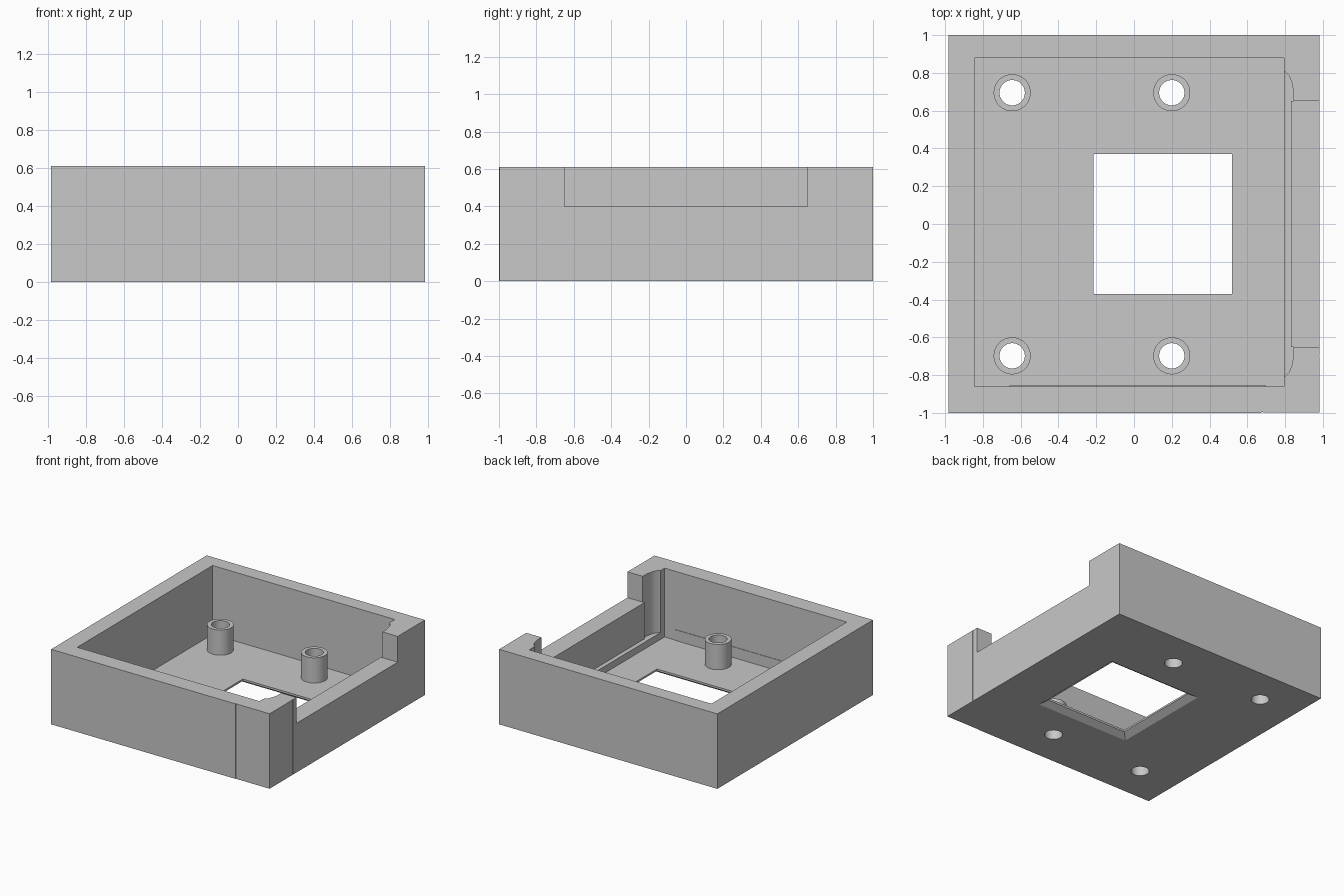
import bpy, bmesh
from math import radians, sqrt
from mathutils import Matrix

cube = bpy.data.objects.get("Cube")
if cube:
    bpy.data.objects.remove(cube, do_unlink=True)

grey = bpy.data.materials.new("plain grey")
grey.use_nodes = True
grey.diffuse_color = (0.58, 0.58, 0.58, 1)
grey.node_tree.nodes["Principled BSDF"].inputs["Base Color"].default_value = grey.diffuse_color

WALL_TOP, FLOOR_TOP, LEDGE_TOP, POST_TOP = 0.61, 0.05, 0.105, 0.255
POSTS = [(x, y) for x in (-0.645, 0.2) for y in (-0.698, 0.695)]


def make_object(name, bm):
    bmesh.ops.recalc_face_normals(bm, faces=bm.faces)
    mesh = bpy.data.meshes.new(name)
    bm.to_mesh(mesh)
    bm.free()
    mesh.materials.append(grey)
    obj = bpy.data.objects.new(name, mesh)
    bpy.context.collection.objects.link(obj)
    return obj


def prism(name, outline, z0, z1):
    bm = bmesh.new()
    face = bm.faces.new([bm.verts.new((x, y, z0)) for x, y in outline])
    top = bmesh.ops.extrude_face_region(bm, geom=[face])["geom"]
    verts = [v for v in top if isinstance(v, bmesh.types.BMVert)]
    bmesh.ops.translate(bm, verts=verts, vec=(0, 0, z1 - z0))
    return make_object(name, bm)


def block(name, x0, x1, y0, y1, z0, z1):
    return prism(name, [(x0, y0), (x1, y0), (x1, y1), (x0, y1)], z0, z1)


def cone(name, x, y, r0, r1, z0, z1, sides=48):
    # Turned half a side, so that four sides give a square along the axes
    bm = bmesh.new()
    place = Matrix.Translation((x, y, (z0 + z1) / 2)) @ Matrix.Rotation(radians(180 / sides), 4, 'Z')
    bmesh.ops.create_cone(bm, cap_ends=True, segments=sides, radius1=r0, radius2=r1,
                          depth=z1 - z0, matrix=place)
    return make_object(name, bm)


def cut(obj, cutters):
    for cutter in cutters:
        cutter.hide_render = True
        mod = obj.modifiers.new("cut", 'BOOLEAN')
        mod.operation, mod.solver, mod.object = 'DIFFERENCE', 'EXACT', cutter
    graph = bpy.context.evaluated_depsgraph_get()
    result = bpy.data.meshes.new_from_object(obj.evaluated_get(graph))
    obj.modifiers.clear()
    obj.data = result
    for cutter in cutters:
        bpy.data.objects.remove(cutter, do_unlink=True)


def smooth(obj):
    bpy.ops.object.select_all(action='DESELECT')
    obj.select_set(True)
    bpy.context.view_layer.objects.active = obj
    bpy.ops.object.shade_smooth_by_angle(angle=radians(30))


# Open tray with a cavity, a floor window and a low notch in the side wall
tray = block("tray", -0.982, 0.982, -1, 1, 0, WALL_TOP)
cutters = [
    block("cavity", -0.845, 0.795, -0.86, 0.88, FLOOR_TOP, 1),
    block("window", -0.215, 0.52, -0.37, 0.37, -0.5, 0.5),
    cone("window_chamfer", 0.1525, 0, 0.472 * sqrt(2), 0.368 * sqrt(2), -0.035, 0.035, 4),
    block("wall_recess", 0.7, 0.83, -0.68, 0.68, LEDGE_TOP, 1),
    block("notch", 0.75, 1.2, -0.65, 0.65, 0.4, 1),
    block("corner_step", 0.68, 1.2, -1.2, -0.997, -0.5, 1),
    block("front_seam", 0.676, 0.682, -1.2, -0.994, -0.5, 1),
    block("side_seam", 0.979, 1.2, -0.702, -0.698, -0.5, 1),
]
# Curved pockets at both ends of the notch
pocket = [(0.7, 0.65), (0.845, 0.65), (0.845, 0.7), (0.835, 0.75), (0.82, 0.785), (0.795, 0.81), (0.7, 0.81)]
for side in (-1, 1):
    cutters.append(prism("pocket", [(x, y * side) for x, y in pocket], LEDGE_TOP, 1))
# Screw holes through the floor
for x, y in POSTS:
    cutters.append(cone("hole", x, y, 0.067, 0.067, -0.5, 0.5))
cut(tray, cutters)
smooth(tray)

# Thin strip along the foot of the front wall
block("front_strip", -0.66, 0.7, -0.864, -0.856, FLOOR_TOP - 0.005, 0.137)

# Hollow screw posts
for i, (x, y) in enumerate(POSTS):
    post = cone("screw_post_%d" % (i + 1), x, y, 0.098, 0.098, FLOOR_TOP, POST_TOP)
    cut(post, [cone("bore", x, y, 0.067, 0.067, -0.5, 1)])
    smooth(post)
